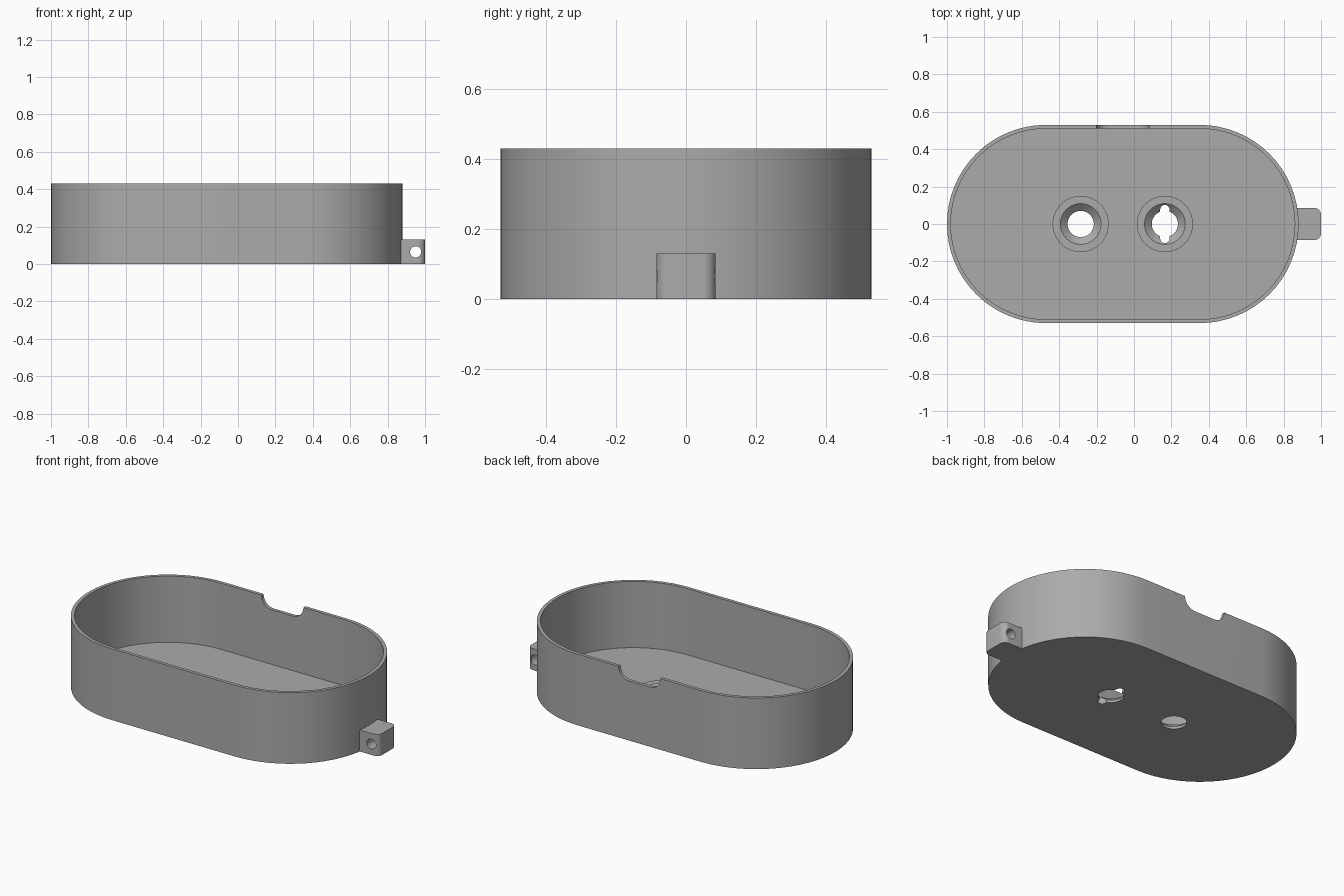
import bpy
import bmesh
from math import sin, cos, pi
from mathutils import Matrix

if "Cube" in bpy.data.objects:
    bpy.data.objects.remove(bpy.data.objects["Cube"], do_unlink=True)

grey = bpy.data.materials.new("plain grey")
grey.use_nodes = True
grey.diffuse_color = (0.41, 0.41, 0.41, 1)
grey.node_tree.nodes["Principled BSDF"].inputs["Base Color"].default_value = grey.diffuse_color

CX, HALF, R, HEIGHT = -0.06, 0.41, 0.53, 0.43
WALL, FLOOR = 0.02, 0.03


def capsule(half, r, n=32):
    """Outline of a straight-sided oval lying along x."""
    pts = []
    for side, start in ((1, -pi / 2), (-1, pi / 2)):
        for i in range(n + 1):
            a = start + pi * i / n
            pts.append((side * half + r * cos(a), r * sin(a)))
    return pts


def finish(name, bm):
    bmesh.ops.recalc_face_normals(bm, faces=bm.faces[:])
    mesh = bpy.data.meshes.new(name)
    bm.to_mesh(mesh)
    bm.free()
    mesh.materials.append(grey)
    ob = bpy.data.objects.new(name, mesh)
    bpy.context.collection.objects.link(ob)
    return ob


def prism(name, pts, depth, matrix):
    """Extrude an outline along its local z, then place it."""
    bm = bmesh.new()
    face = bm.faces.new([bm.verts.new((x, y, 0)) for x, y in pts])
    ext = bmesh.ops.extrude_face_region(bm, geom=[face])
    top = [v for v in ext["geom"] if isinstance(v, bmesh.types.BMVert)]
    bmesh.ops.translate(bm, verts=top, vec=(0, 0, depth))
    bm.transform(matrix)
    return finish(name, bm)


def cone(name, r_low, r_high, x, z0, z1):
    bm = bmesh.new()
    bmesh.ops.create_cone(bm, cap_ends=True, segments=64, radius1=r_low, radius2=r_high,
                          depth=z1 - z0, matrix=Matrix.Translation((x, 0, (z0 + z1) / 2)))
    return finish(name, bm)


def combine(target, tool, operation):
    """Apply a boolean and discard the tool."""
    mod = target.modifiers.new("combine", "BOOLEAN")
    mod.object, mod.operation, mod.solver = tool, operation, "EXACT"
    bpy.context.view_layer.objects.active = target
    bpy.ops.object.modifier_apply(modifier=mod.name)
    bpy.data.objects.remove(tool, do_unlink=True)


def place(x, y, z):
    return Matrix.Translation((x, y, z))


along_y = Matrix.Rotation(pi / 2, 4, "X")
turn = Matrix.Rotation(pi / 2, 4, "Z")

# Open oval tray
tray = prism("tray", capsule(HALF, R), HEIGHT, place(CX, 0, 0))
cavity = prism("cavity", capsule(HALF, R - WALL), 1, place(CX, 0, FLOOR))
combine(tray, cavity, "DIFFERENCE")

# Round-ended notch in the back rim
notch = prism("notch", capsule(0.07, 0.07, 16), 0.2, place(CX, 0.62, HEIGHT) @ along_y)
combine(tray, notch, "DIFFERENCE")

# Two low mounting bosses with countersunk, slotted holes
for x in (CX - 0.225, CX + 0.225):
    combine(tray, cone("boss", 0.15, 0.15, x, 0.01, 0.05), "UNION")
    combine(tray, cone("countersink", 0.07, 0.12, x, 0.015, 0.06), "DIFFERENCE")
    combine(tray, cone("hole", 0.07, 0.07, x, -0.05, 0.04), "DIFFERENCE")
    slot = prism("slot", capsule(0.077, 0.025, 12), 0.2, place(x, 0, -0.05) @ turn)
    combine(tray, slot, "DIFFERENCE")

# Side lug with rounded outer corners and a cross hole
corner = 0.035
outline = [(0.865, 0.085), (0.865, -0.085)]
for side, start in ((-1, -pi / 2), (1, 0)):
    for i in range(9):
        a = start + pi / 2 * i / 8
        outline.append((1 - corner + corner * cos(a), side * (0.085 - corner) + corner * sin(a)))
lug = prism("lug", outline, 0.13, place(0, 0, 0))
bore = prism("bore", capsule(0, 0.03, 16)[1:33] and
             [(0.03 * cos(pi * i / 16), 0.03 * sin(pi * i / 16)) for i in range(32)],
             0.4, place(0.95, 0.2, 0.065) @ along_y)
combine(lug, bore, "DIFFERENCE")
combine(tray, lug, "UNION")

# Smooth curved walls, crisp rims
bpy.ops.object.select_all(action="DESELECT")
tray.select_set(True)
bpy.context.view_layer.objects.active = tray
bpy.ops.object.shade_smooth_by_angle(angle=pi / 6)
